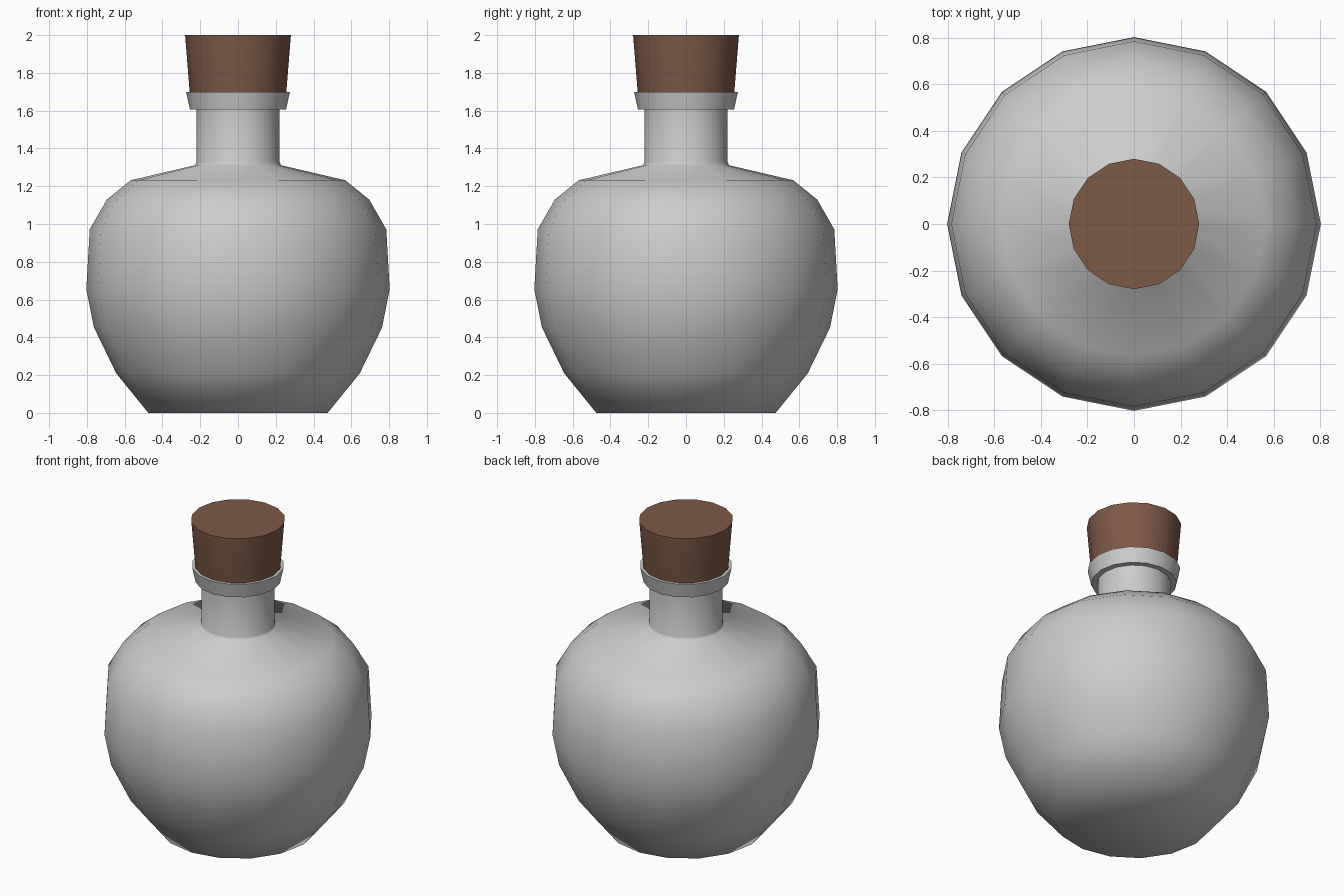
import bpy, bmesh
from math import cos, sin, pi, radians

if "Cube" in bpy.data.objects:
    bpy.data.objects.remove(bpy.data.objects["Cube"])

SIDES = 16

def lathe(name, profile, angle):
    """Revolve (radius, z) points around z, bottom to top; end rings are capped."""
    bm = bmesh.new()
    rings = [[bm.verts.new((r * cos(2 * pi * i / SIDES), r * sin(2 * pi * i / SIDES), z))
              for i in range(SIDES)] for r, z in profile]
    for a, b in zip(rings, rings[1:]):
        for i in range(SIDES):
            j = (i + 1) % SIDES
            bm.faces.new((a[i], a[j], b[j], b[i]))
    bm.faces.new(rings[0][::-1])
    bm.faces.new(rings[-1])
    mesh = bpy.data.meshes.new(name)
    bm.to_mesh(mesh)
    bm.free()
    obj = bpy.data.objects.new(name, mesh)
    bpy.context.collection.objects.link(obj)
    bpy.ops.object.select_all(action='DESELECT')
    obj.select_set(True)
    bpy.context.view_layer.objects.active = obj
    bpy.ops.object.shade_smooth_by_angle(angle=radians(angle))
    return obj

# Round flask: base, belly, shoulder, neck, flared lip and recessed mouth
lathe("flask", [
    (0.475, 0), (0.645, 0.21), (0.763, 0.453), (0.803, 0.655), (0.785, 0.972),
    (0.694, 1.13), (0.567, 1.232), (0.228, 1.311), (0.22, 1.327), (0.22, 1.605),
    (0.254, 1.605), (0.275, 1.70), (0.252, 1.70), (0.205, 1.62)], 60)

# Tapered cork seated in the lip
cork = lathe("cork", [(0.246, 1.64), (0.256, 1.70), (0.28, 2.0)], 40)
brown = bpy.data.materials.new("cork_brown")
brown.diffuse_color = (0.21, 0.10, 0.063, 1)
brown.use_nodes = True
brown.node_tree.nodes["Principled BSDF"].inputs["Base Color"].default_value = brown.diffuse_color
cork.data.materials.append(brown)
